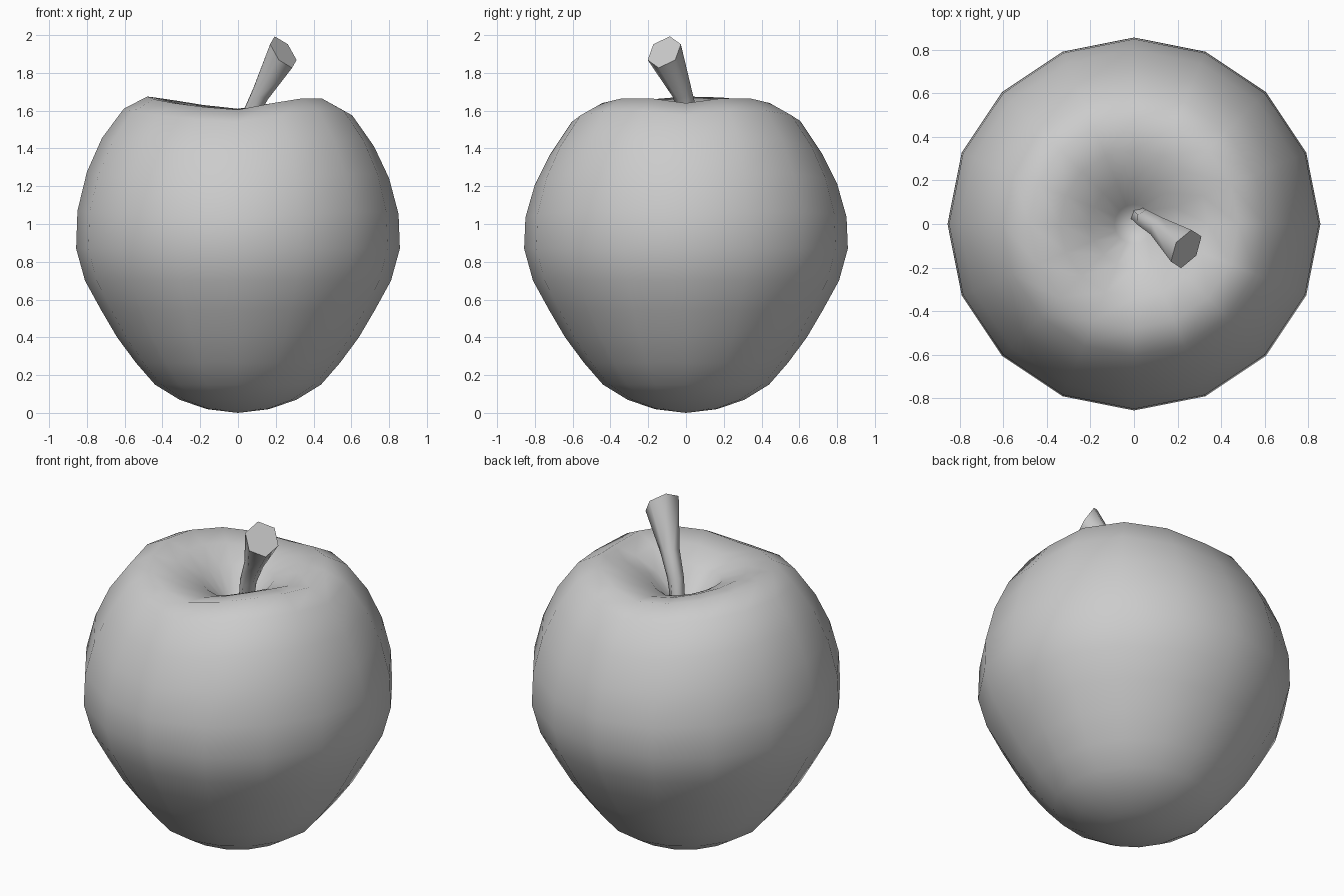
import bpy, bmesh, math
from mathutils import Vector

if "Cube" in bpy.data.objects:
    bpy.data.objects.remove(bpy.data.objects["Cube"])

SIDES = 16


def make_object(name, bm, angle):
    bmesh.ops.recalc_face_normals(bm, faces=bm.faces)
    mesh = bpy.data.meshes.new(name)
    bm.to_mesh(mesh)
    bm.free()
    obj = bpy.data.objects.new(name, mesh)
    bpy.context.collection.objects.link(obj)
    bpy.ops.object.select_all(action='DESELECT')
    obj.select_set(True)
    bpy.context.view_layer.objects.active = obj
    bpy.ops.object.shade_smooth_by_angle(angle=math.radians(angle))
    return obj


def bridge(bm, rings):
    for a, b in zip(rings, rings[1:]):
        n = len(a)
        for i in range(n):
            j = (i + 1) % n
            bm.faces.new((a[i], a[j], b[j], b[i]))


def cap_fan(bm, ring, point):
    tip = bm.verts.new(point)
    for i, v in enumerate(ring):
        bm.faces.new((v, ring[(i + 1) % len(ring)], tip))


# Fruit: lathed profile (radius, height, influence of the uneven rim)
profile = [
    (0.165, 0.02, 0), (0.31, 0.07, 0), (0.44, 0.15, 0), (0.54, 0.265, 0),
    (0.64, 0.40, 0), (0.725, 0.545, 0), (0.81, 0.70, 0), (0.857, 0.87, 0),
    (0.85, 1.07, 0.5), (0.80, 1.275, 0.95), (0.72, 1.455, 1.25),
    (0.605, 1.61, 1.0), (0.48, 1.675, 1.0), (0.34, 1.645, 0.9),
    (0.20, 1.575, 0.5), (0.09, 1.45, 0.1),
]
# Rim drop at each of the 16 directions, counter-clockwise from +x
drop = [0.035, 0.01, 0.01, 0.035, 0.065, 0.045, 0.02, 0.005,
        0.0, 0.015, 0.035, 0.055, 0.07, 0.035, 0.01, 0.01]
bm = bmesh.new()
rings = []
for r, z, k in profile:
    ring = []
    for i in range(SIDES):
        a = math.tau * i / SIDES
        ring.append(bm.verts.new((r * math.cos(a), r * math.sin(a), z - k * drop[i])))
    rings.append(ring)
bridge(bm, rings)
cap_fan(bm, rings[0], (0, 0, 0))
cap_fan(bm, rings[-1], (0, 0, 1.38))
make_object("apple_body", bm, 80)

# Stem: hexagonal rings along a bent path (centre, direction, radius)
path = [
    ((0.02, 0.04, 1.37), (0.1, -0.1, 1.0), 0.04),
    ((0.055, 0.02, 1.56), (0.25, -0.15, 1.0), 0.046),
    ((0.12, -0.02, 1.69), (0.5, -0.3, 0.9), 0.054),
    ((0.24, -0.115, 1.91), (0.7, -0.45, 0.55), 0.1),
]
bm = bmesh.new()
rings = []
for centre, direction, r in path:
    n = Vector(direction).normalized()
    side = n.cross(Vector((0, 0, 1))).normalized()
    up = side.cross(n)
    ring = []
    for i in range(6):
        a = math.tau * i / 6
        ring.append(bm.verts.new(Vector(centre) + r * (math.cos(a) * up + math.sin(a) * side)))
    rings.append(ring)
bridge(bm, rings)
bm.faces.new(rings[0])
bm.faces.new(rings[-1])
make_object("stem", bm, 62)
